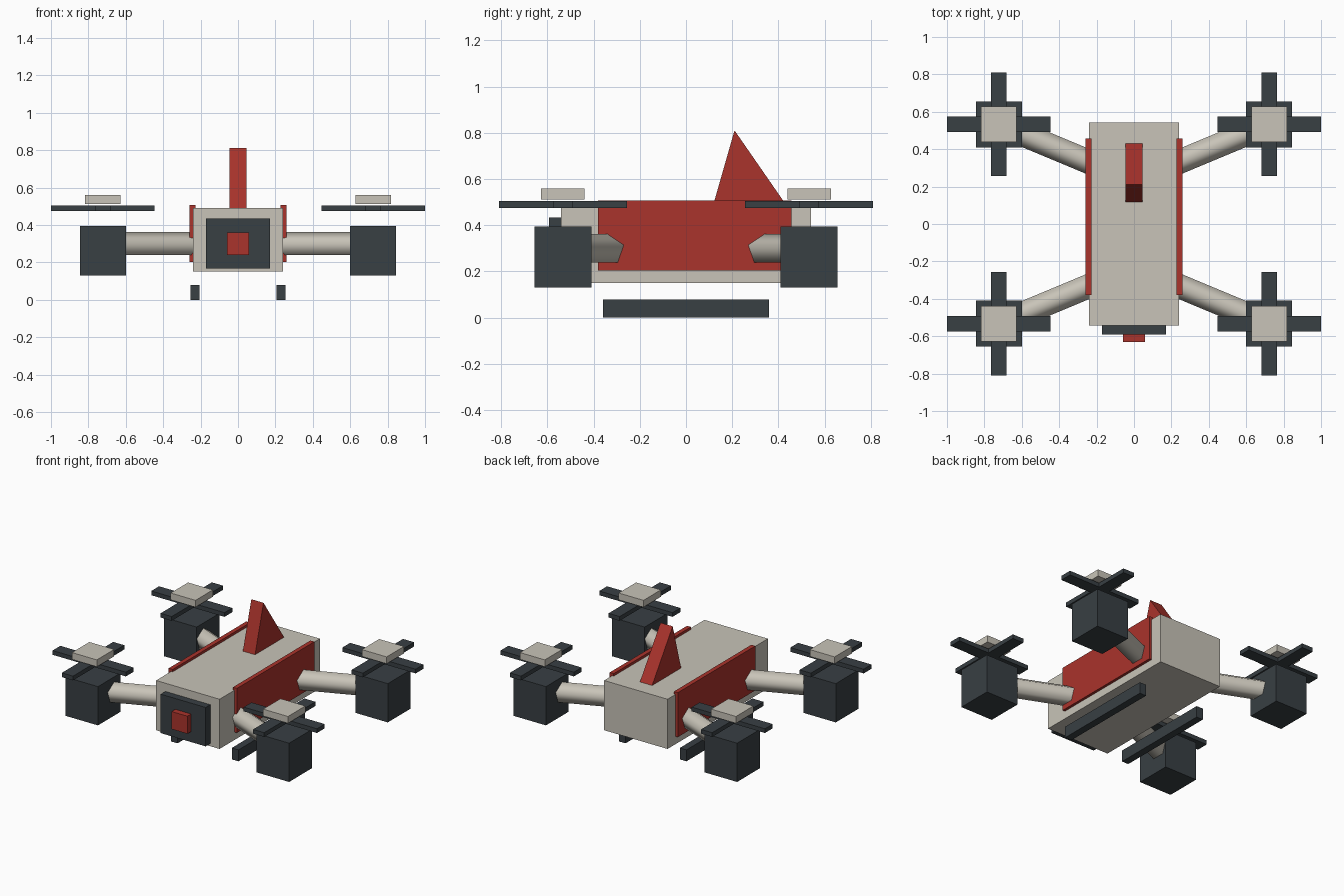
import bpy, bmesh, math
from mathutils import Vector

if "Cube" in bpy.data.objects:
    bpy.data.objects.remove(bpy.data.objects["Cube"])


def material(name, rgb):
    m = bpy.data.materials.new(name)
    m.diffuse_color = (*rgb, 1)
    m.use_nodes = True
    m.node_tree.nodes["Principled BSDF"].inputs["Base Color"].default_value = m.diffuse_color
    return m


SHELL = material("shell_beige", (0.58, 0.55, 0.48))
DARK = material("dark_slate", (0.04, 0.05, 0.057))
RED = material("red", (0.40, 0.033, 0.025))


def finish(name, bm, mat):
    bmesh.ops.recalc_face_normals(bm, faces=bm.faces)
    me = bpy.data.meshes.new(name)
    bm.to_mesh(me)
    bm.free()
    me.materials.append(mat)
    ob = bpy.data.objects.new(name, me)
    bpy.context.collection.objects.link(ob)
    return ob


def box(name, x, y, z, mat):
    """Box from (min, max) ranges on each axis."""
    bm = bmesh.new()
    bmesh.ops.create_cube(bm, size=1)
    for v in bm.verts:
        v.co = Vector([(r[0] + r[1]) / 2 + c * (r[1] - r[0])
                       for r, c in zip((x, y, z), v.co)])
    return finish(name, bm, mat)


def prism(name, ring_a, ring_b, mat):
    """Solid joining two matching rings of points."""
    bm = bmesh.new()
    a = [bm.verts.new(p) for p in ring_a]
    b = [bm.verts.new(p) for p in ring_b]
    bm.faces.new(a)
    bm.faces.new(b)
    n = len(a)
    for i in range(n):
        j = (i + 1) % n
        bm.faces.new((a[i], a[j], b[j], b[i]))
    return finish(name, bm, mat)


def around(c, h):
    return (c - h, c + h)


# Fuselage and front camera
box("fuselage", (-0.24, 0.24), (-0.542, 0.542), (0.15, 0.49), SHELL)
box("camera_plate", (-0.17, 0.17), (-0.592, -0.53), (0.168, 0.434), DARK)
box("camera_lens", (-0.06, 0.06), (-0.632, -0.58), (0.24, 0.36), RED)

# Tail fin
fin = [(0.115, 0.478), (0.21, 0.81), (0.44, 0.478)]
prism("tail_fin", [(-0.046, y, z) for y, z in fin],
      [(0.046, y, z) for y, z in fin], RED)

# Side panels and landing skids
for sx, side in ((-1, "left"), (1, "right")):
    box(f"{side}_panel", around(sx * 0.243, 0.015), (-0.38, 0.456), (0.203, 0.507), RED)
    box(f"{side}_skid", around(sx * 0.23, 0.025), (-0.36, 0.36), (0, 0.078), DARK)

# Rotor units: arm, motor, crossed blades and cap
MX, MY = 0.723, 0.533
for sx, side in ((-1, "left"), (1, "right")):
    for sy, end in ((-1, "front"), (1, "back")):
        tag = f"{end}_{side}"
        cx, cy = sx * MX, sy * MY
        start = Vector((sx * 0.2, sy * 0.315, 0.293))
        stop = Vector((cx, cy, 0.293))
        across = (stop - start).normalized().cross(Vector((0, 0, 1)))
        ring = [across * (0.068 * math.sin(t)) + Vector((0, 0, 0.068 * math.cos(t)))
                for t in (i * math.tau / 5 for i in range(5))]
        arm = prism(f"{tag}_arm", [start + p for p in ring],
                    [stop + p for p in ring], SHELL)
        bpy.ops.object.select_all(action='DESELECT')
        arm.select_set(True)
        bpy.context.view_layer.objects.active = arm
        bpy.ops.object.shade_smooth_by_angle(angle=math.radians(80))

        box(f"{tag}_motor", around(cx, 0.123), around(cy, 0.123), (0.13, 0.395), DARK)
        box(f"{tag}_blade_x", around(cx, 0.277), around(cy, 0.042), (0.475, 0.504), DARK)
        box(f"{tag}_blade_y", around(cx, 0.042), around(cy, 0.277), (0.475, 0.504), DARK)
        box(f"{tag}_cap", around(cx, 0.094), around(cy, 0.094), (0.512, 0.559), SHELL)
